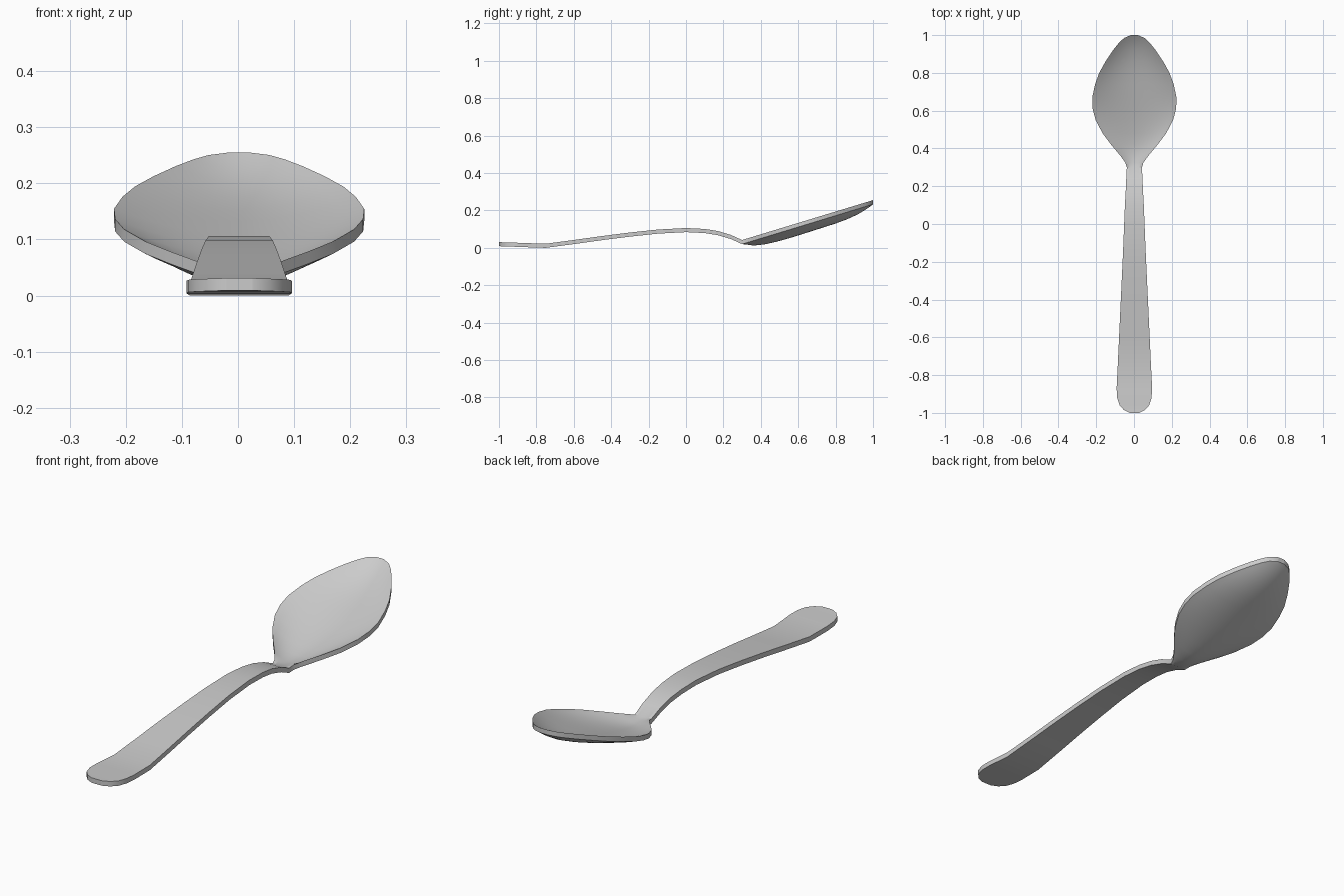
import bpy, bmesh

if "Cube" in bpy.data.objects:
    bpy.data.objects.remove(bpy.data.objects["Cube"])

# handle stations: y, half width, top z, (dish depth 0)
HANDLE = [(-1.0, .025, .031), (-.985, .055, .030), (-.96, .078, .029), (-.92, .091, .028),
          (-.87, .094, .026), (-.75, .088, .022), (-.6, .081, .042), (-.45, .074, .063),
          (-.3, .067, .082), (-.15, .060, .098), (0, .054, .106), (.1, .050, .101),
          (.17, .046, .090), (.24, .043, .069)]
# bowl stations: y, half width, dish depth; the rim lies on a straight slope
BOWL = [(.3, .040, 0), (.325, .048, .010), (.36, .073, .026), (.42, .123, .038),
        (.48, .168, .043), (.55, .205, .045), (.61, .221, .045), (.67, .223, .044),
        (.74, .208, .043), (.8, .186, .042), (.86, .153, .038), (.92, .113, .029),
        (.96, .081, .017), (.985, .054, .007), (1.0, .018, 0)]
stations = [(y, w, z, 0) for y, w, z in HANDLE]
stations += [(y, w, .042 + (y - .3) * .213 / .7, d) for y, w, d in BOWL]

N, THICK, X0 = 16, .022, .002
bm = bmesh.new()


def row(y, w, z, d, drop):
    """One cross-section, dished by a parabola."""
    us = [-1 + 2 * i / N for i in range(N + 1)]
    return [bm.verts.new((X0 + u * w, y, z - d * (1 - u * u) - drop)) for u in us]


top = [row(*s, 0) for s in stations]
bottom = [row(*s, THICK) for s in stations]

# upper and lower skins
for a, b in zip(range(len(top)), range(1, len(top))):
    for i in range(N):
        bm.faces.new((top[a][i], top[a][i + 1], top[b][i + 1], top[b][i]))
        bm.faces.new((bottom[a][i], bottom[b][i], bottom[b][i + 1], bottom[a][i + 1]))
    # side walls
    for i in (0, N):
        bm.faces.new((top[a][i], top[b][i], bottom[b][i], bottom[a][i]))
# end walls
for r in (0, -1):
    for i in range(N):
        bm.faces.new((top[r][i], top[r][i + 1], bottom[r][i + 1], bottom[r][i]))
bmesh.ops.recalc_face_normals(bm, faces=bm.faces)

mesh = bpy.data.meshes.new("spoon")
bm.to_mesh(mesh)
bm.free()
spoon = bpy.data.objects.new("spoon", mesh)
bpy.context.collection.objects.link(spoon)
bpy.context.view_layer.objects.active = spoon
spoon.select_set(True)
bpy.ops.object.shade_smooth_by_angle(angle=.5)
